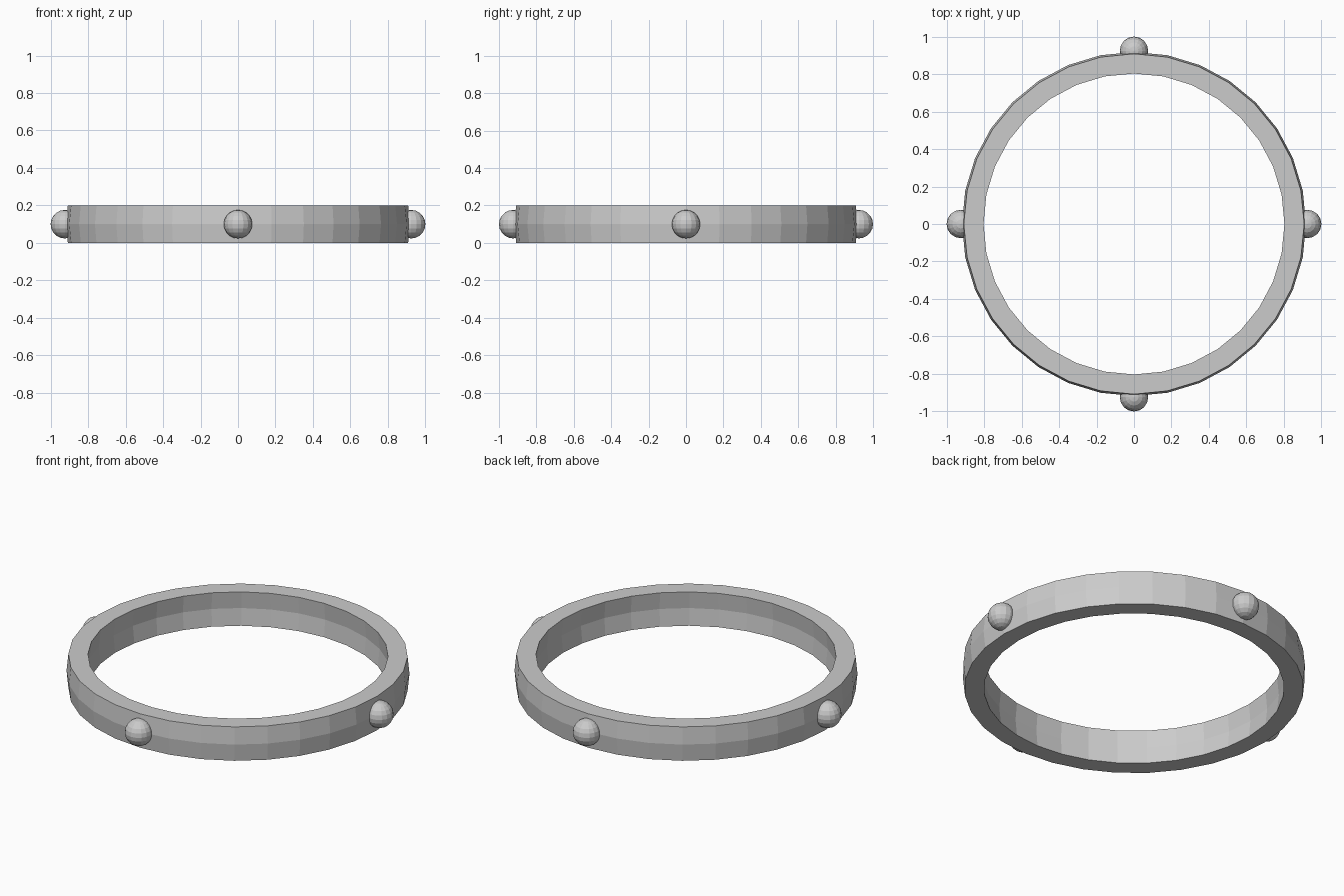
import bpy, bmesh
from math import cos, sin, pi

if "Cube" in bpy.data.objects:
    bpy.data.objects.remove(bpy.data.objects["Cube"])

SIDES = 32

# Band: slightly bulging cross-section (radius, height) swept around z
profile = [(0.803, 0), (0.908, 0), (0.918, 0.1), (0.908, 0.2), (0.803, 0.2), (0.813, 0.1)]
bm = bmesh.new()
rings = []
for i in range(SIDES):
    a = 2 * pi * i / SIDES
    rings.append([bm.verts.new((r * cos(a), r * sin(a), z)) for r, z in profile])
n = len(profile)
for i in range(SIDES):
    p, q = rings[i], rings[(i + 1) % SIDES]
    for j in range(n):
        k = (j + 1) % n
        bm.faces.new((p[j], q[j], q[k], p[k]))
bmesh.ops.recalc_face_normals(bm, faces=bm.faces)
mesh = bpy.data.meshes.new("band")
bm.to_mesh(mesh)
bm.free()
bpy.context.collection.objects.link(bpy.data.objects.new("band", mesh))

# Four studs, half sunk into the outside of the band
for i, name in enumerate(("right", "back", "left", "front")):
    a = i * pi / 2
    bpy.ops.mesh.primitive_uv_sphere_add(segments=16, ring_count=10, radius=0.076,
                                         location=(0.924 * cos(a), 0.924 * sin(a), 0.1))
    bpy.context.object.name = name + "_stud"
